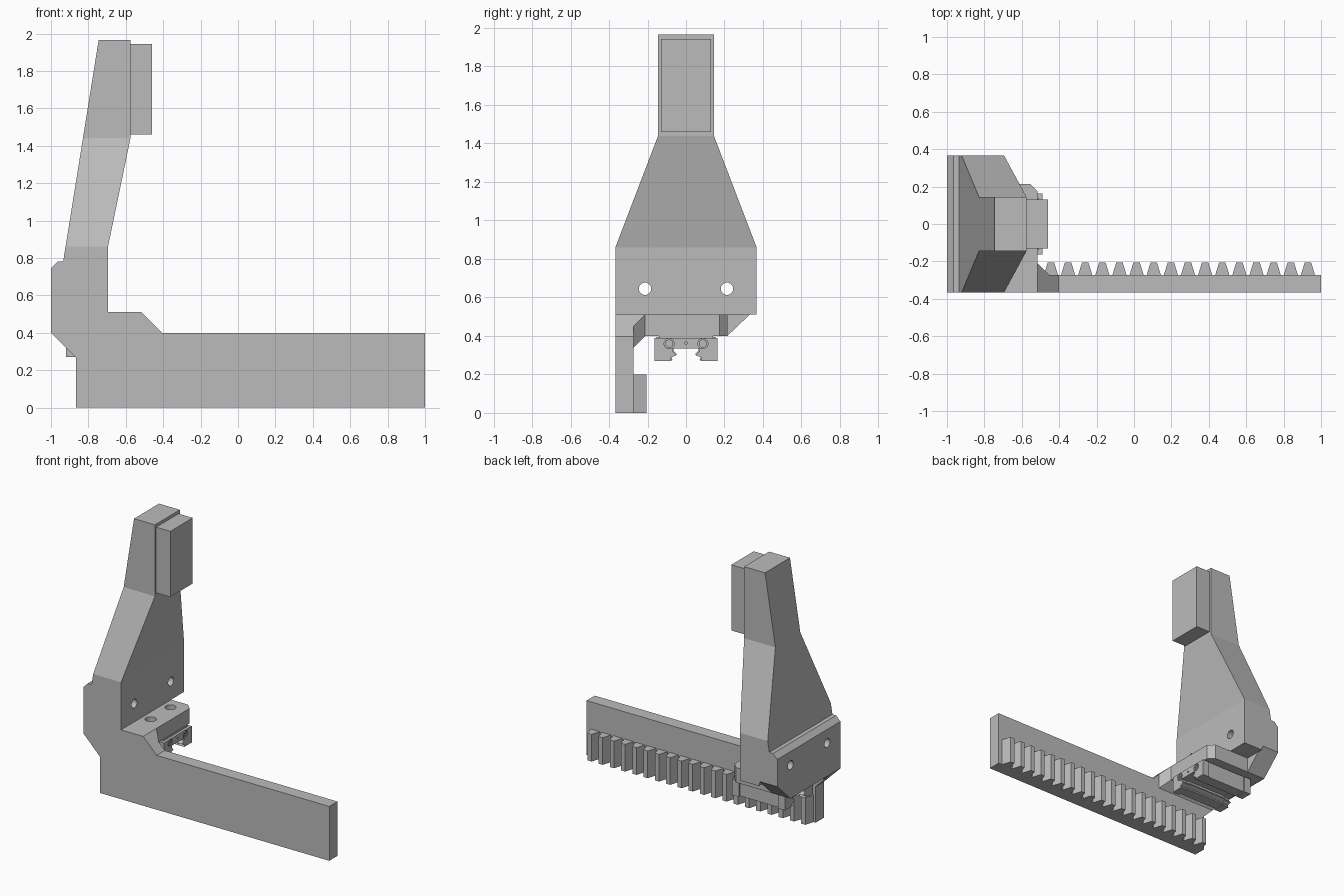
import bpy, bmesh, math
from mathutils import Vector, Matrix

if "Cube" in bpy.data.objects:
    bpy.data.objects.remove(bpy.data.objects["Cube"], do_unlink=True)

grey = bpy.data.materials.new("grey")
grey.use_nodes = True
COLOUR = (0.5, 0.5, 0.5, 1)
grey.diffuse_color = COLOUR
grey.node_tree.nodes["Principled BSDF"].inputs["Base Color"].default_value = COLOUR


def finish(name, bm):
    bmesh.ops.recalc_face_normals(bm, faces=bm.faces)
    mesh = bpy.data.meshes.new(name)
    bm.to_mesh(mesh)
    bm.free()
    mesh.materials.append(grey)
    ob = bpy.data.objects.new(name, mesh)
    bpy.context.collection.objects.link(ob)
    return ob


def prism(name, outline, axis, lo, hi):
    """Extrude a 2D outline along an axis from lo to hi."""
    place = {"x": lambda a, b, t: (t, a, b),
             "y": lambda a, b, t: (a, t, b),
             "z": lambda a, b, t: (a, b, t)}[axis]
    bm = bmesh.new()
    face = bm.faces.new([bm.verts.new(place(a, b, lo)) for a, b in outline])
    side = bmesh.ops.extrude_face_region(bm, geom=[face])["geom"]
    shift = Vector(place(0, 0, hi - lo))
    bmesh.ops.translate(bm, vec=shift, verts=[v for v in side if isinstance(v, bmesh.types.BMVert)])
    return finish(name, bm)


def hull(name, points):
    bm = bmesh.new()
    for p in points:
        bm.verts.new(p)
    bmesh.ops.convex_hull(bm, input=bm.verts)
    bmesh.ops.dissolve_limit(bm, angle_limit=0.01, verts=bm.verts, edges=bm.edges)
    return finish(name, bm)


def box(name, x, y, z):
    return prism(name, [(x[0], y[0]), (x[1], y[0]), (x[1], y[1]), (x[0], y[1])], "z", *z)


def cylinder(name, centre, radius, depth, axis):
    bm = bmesh.new()
    bmesh.ops.create_cone(bm, cap_ends=True, segments=32, radius1=radius, radius2=radius, depth=depth)
    turn = Matrix.Rotation(math.pi / 2, 4, "Y") if axis == "x" else Matrix()
    bmesh.ops.transform(bm, matrix=Matrix.Translation(centre) @ turn, verts=bm.verts)
    return finish(name, bm)


def cut(targets, cutters):
    for ob in targets:
        for c in cutters:
            mod = ob.modifiers.new("cut", "BOOLEAN")
            mod.operation, mod.solver, mod.object = "DIFFERENCE", "EXACT", c
        bpy.context.view_layer.update()
        result = bpy.data.meshes.new_from_object(ob.evaluated_get(bpy.context.evaluated_depsgraph_get()))
        ob.modifiers.clear()
        ob.data = result
    for c in cutters:
        bpy.data.objects.remove(c, do_unlink=True)


HALF = 0.367

# Tapered finger, lofted through rectangular sections: z, back x, front x, half width
sections = [(0.51, -0.85, -0.695, HALF), (0.78, -0.935, -0.695, HALF),
            (0.86, -0.922, -0.695, HALF), (1.44, -0.829, -0.575, 0.145),
            (1.966, -0.745, -0.575, 0.145)]
bm = bmesh.new()
rings = [[bm.verts.new(p) for p in ((b, -h, z), (f, -h, z), (f, h, z), (b, h, z))]
         for z, b, f, h in sections]
for low, high in zip(rings, rings[1:]):
    for i in range(4):
        j = (i + 1) % 4
        bm.faces.new((low[i], low[j], high[j], high[i]))
bm.faces.new(rings[0])
bm.faces.new(rings[-1])
finger = finish("finger", bm)

# Grip pad on the finger tip
box("grip_pad", (-0.577, -0.46), (-0.13, 0.13), (1.46, 1.943))

# Rear block with a bevelled top and one bevelled lower end
rear = hull("rear_block",
            [(x, y, z) for y in (-HALF, HALF) for x, z in ((-1, 0.745), (-0.965, 0.78), (-0.85, 0.78))]
            + [(x, y, z) for x in (-1, -0.85) for y, z in ((-HALF, 0.4), (0.215, 0.4), (HALF, 0.545))])

# Mounting holes through finger and rear block
cut([finger, rear], [cylinder("hole_cutter", (-0.85, s * 0.213, 0.645), 0.032, 0.6, "x") for s in (-1, 1)])

# Base block with a clipped front corner and two screw holes
base = prism("base_block", [(-0.99, -0.3), (-0.515, -0.3), (-0.515, 0.173), (-0.557, 0.215), (-0.99, 0.215)],
             "z", 0.4, 0.51)
cut([base], [cylinder("screw_cutter", (-0.63, s * 0.115, 0.5), 0.038, 0.16, "z") for s in (-1, 1)])

# Rack plate
prism("rack_plate", [(-1, 0.51), (-1, 0.4), (-0.865, 0.265), (-0.865, 0), (1, 0), (1, 0.4),
                     (-0.405, 0.4), (-0.515, 0.51)], "y", -HALF, -0.272)

# Sloped gusset joining plate and base block
hull("gusset", [(x, -0.272, z) for x, z in ((-0.94, 0.34), (-0.455, 0.34), (-0.455, 0.45),
                                            (-0.515, 0.51), (-1, 0.51), (-1, 0.4))]
     + [(x, -0.212, z) for x in (-1, -0.515) for z in (0.4, 0.51)])

# Rack teeth
for i in range(20):
    x = 0.93 - i * 0.0916
    prism("rack_tooth", [(x - 0.038, -0.274), (x + 0.038, -0.274), (x + 0.017, -0.205), (x - 0.017, -0.205)],
          "z", 0, 0.2)

# Linear carriage: a channel profile mirrored across y = 0
half_profile = [(0.163, 0.39), (0.163, 0.27), (0.075, 0.27), (0.082, 0.286), (0.05, 0.3), (0.07, 0.32), (0.07, 0.335)]
profile = half_profile + [(-y, z) for y, z in reversed(half_profile)]
slim = [(y * 0.94, z + 0.004) for y, z in profile]
prism("carriage_body", slim, "x", -0.87, -0.54)
for s in (-1, 1):
    outer, inner = -0.705 + s * 0.215, -0.705 + s * 0.16
    cap = prism("carriage_end_cap", profile, "x", min(outer, inner), max(outer, inner))
    cut([cap], [cylinder("recess_cutter", (outer, t * 0.088, 0.36), 0.026, 0.03, "x") for t in (-1, 1)]
        + [cylinder("oil_cutter", (outer, 0, 0.363), 0.007, 0.03, "x")])
    # Cross-slot screws in each end cap
    for t in (-1, 1):
        y = t * 0.088
        screw = cylinder("cap_screw", (outer - s * 0.01, y, 0.36), 0.021, 0.02, "x")
        span = (outer - 0.006, outer + 0.006)
        cut([screw], [box("slot_cutter", span, (y - a, y + a), (0.36 - b, 0.36 + b))
                      for a, b in ((0.004, 0.015), (0.015, 0.004))])
box("carriage_top", (-0.9, -0.51), (-0.14, 0.14), (0.385, 0.401))
